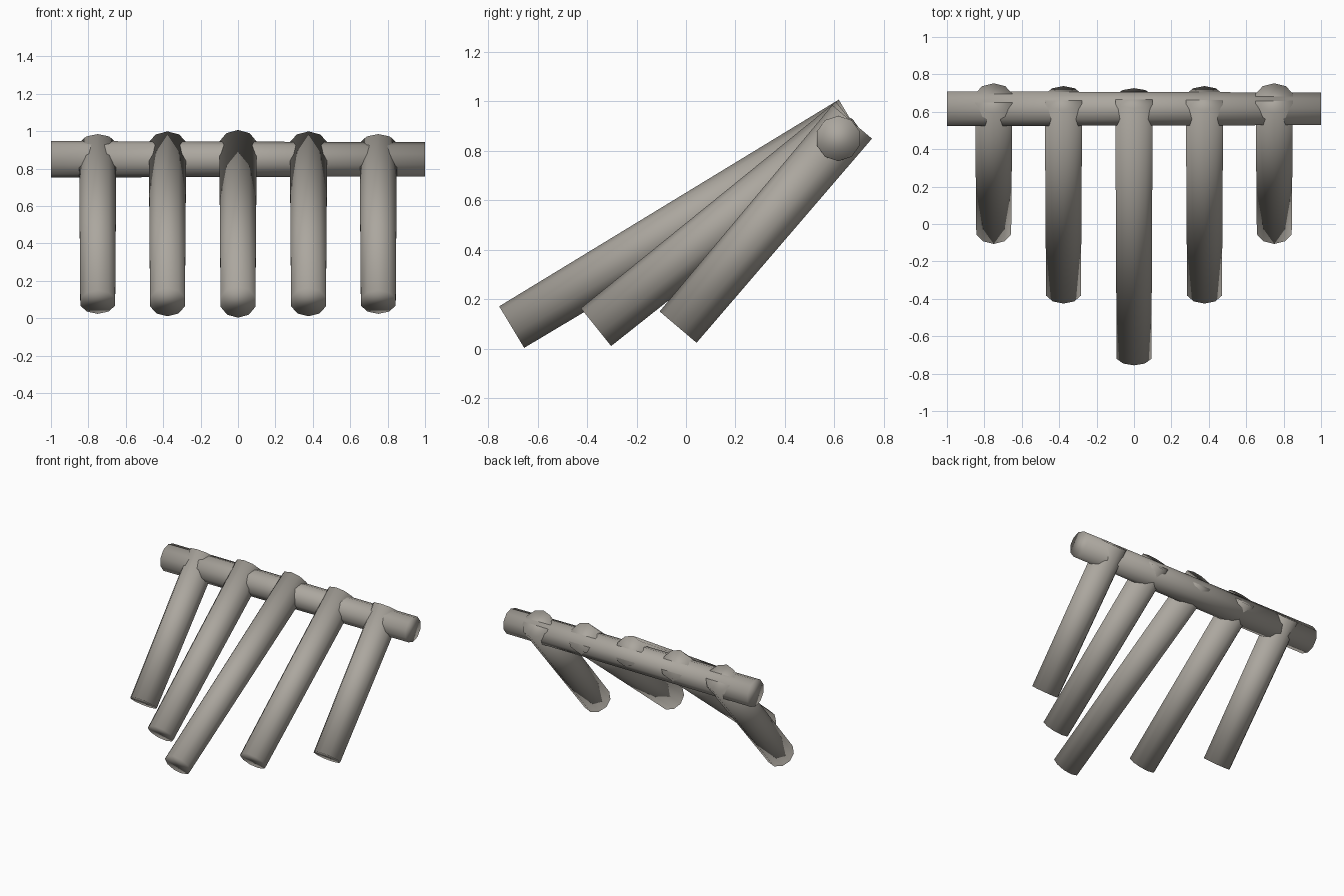
import bpy, bmesh
from mathutils import Vector, Matrix

cube = bpy.data.objects.get("Cube")
if cube:
    bpy.data.objects.remove(cube)

SIDES = 10

stone = bpy.data.materials.new("warm_grey")
stone.use_nodes = True
colour = (0.41, 0.385, 0.345, 1)
stone.diffuse_color = colour
stone.node_tree.nodes["Principled BSDF"].inputs["Base Color"].default_value = colour


def rod(name, start, end, r_start, r_end, side):
    """Tapered capped rod from start to end; side is a direction across it."""
    start, end = Vector(start), Vector(end)
    axis = (end - start).normalized()
    across = Vector(side)
    up = axis.cross(across)
    frame = Matrix((across, up, axis)).transposed().to_4x4()
    frame.translation = (start + end) / 2

    bm = bmesh.new()
    bmesh.ops.create_cone(bm, cap_ends=True, segments=SIDES, radius1=r_start,
                          radius2=r_end, depth=(end - start).length, matrix=frame)
    for face in bm.faces:
        face.smooth = True
    mesh = bpy.data.meshes.new(name)
    bm.to_mesh(mesh)
    bm.free()
    mesh.materials.append(stone)
    obj = bpy.data.objects.new(name, mesh)
    bpy.context.collection.objects.link(obj)
    return obj


# Horizontal bar, slightly thinner at its left end
rod("crossbar", (-1, 0.616, 0.85), (1, 0.616, 0.85), 0.0975, 0.0915, (0, 1, 0))

# Slanted prongs, reaching furthest forward in the middle
prongs = [("right_outer_prong", -0.75, -0.032), ("right_inner_prong", -0.377, -0.364),
          ("middle_prong", 0, -0.705), ("left_inner_prong", 0.377, -0.364),
          ("left_outer_prong", 0.75, -0.032)]
for name, x, foot_y in prongs:
    rod(name, (x, foot_y, 0.087), (x, 0.672, 0.917), 0.098, 0.105, (1, 0, 0))
